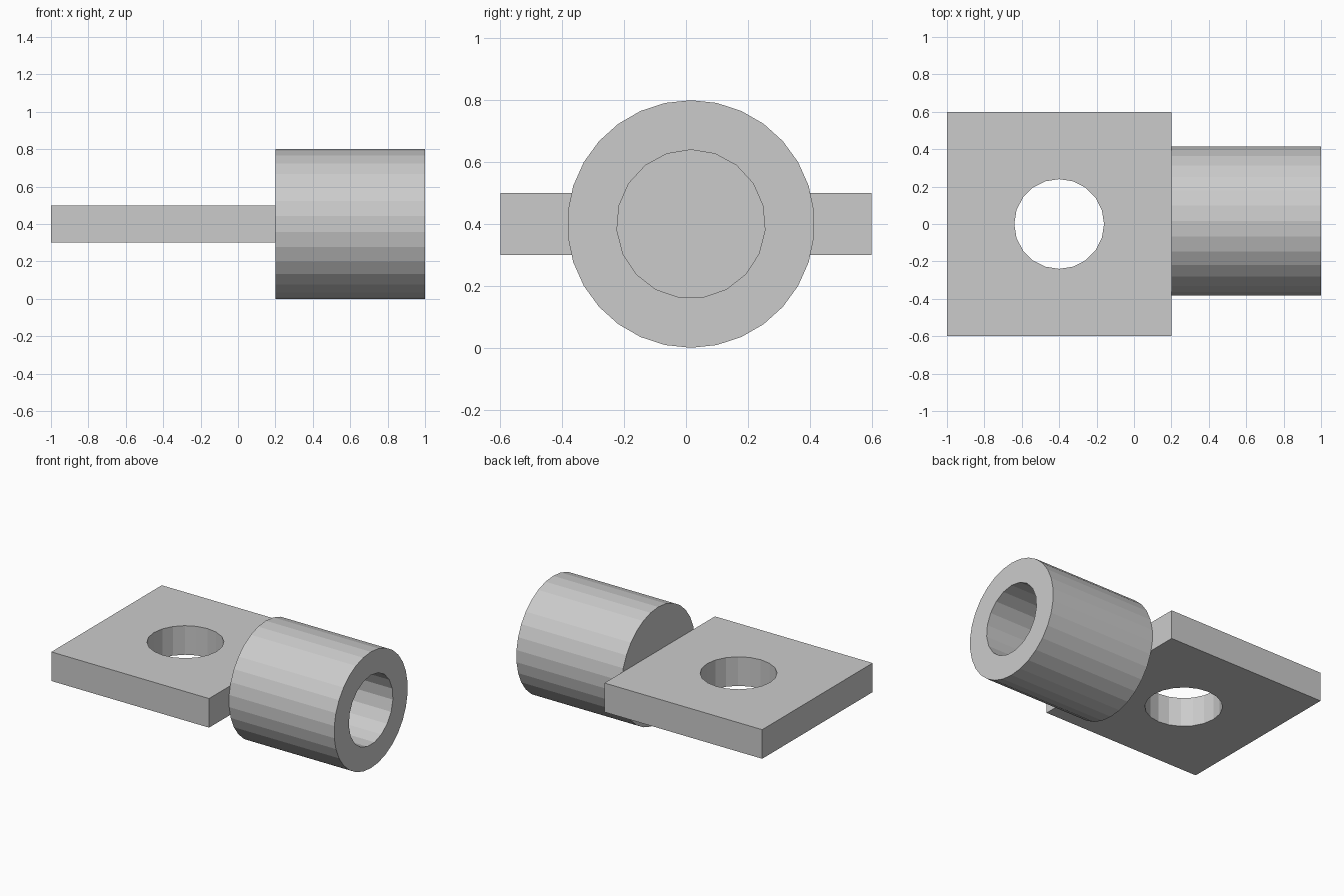
import bpy
import bmesh
from math import radians
from mathutils import Matrix

old = bpy.data.objects.get("Cube")
if old:
    bpy.data.objects.remove(old, do_unlink=True)

gray = bpy.data.materials.new("light_gray")
gray.use_nodes = True
color = (0.6, 0.6, 0.6, 1)
gray.diffuse_color = color
gray.node_tree.nodes["Principled BSDF"].inputs["Base Color"].default_value = color


def finish(name, bm):
    mesh = bpy.data.meshes.new(name)
    bm.to_mesh(mesh)
    bm.free()
    mesh.materials.append(gray)
    obj = bpy.data.objects.new(name, mesh)
    bpy.context.collection.objects.link(obj)
    return obj


def box(name, center, size):
    bm = bmesh.new()
    matrix = Matrix.Translation(center) @ Matrix.Diagonal((*size, 1))
    bmesh.ops.create_cube(bm, size=1, matrix=matrix)
    return finish(name, bm)


def cylinder(name, center, radius, length, sides, along_x=False):
    bm = bmesh.new()
    matrix = Matrix.Translation(center)
    if along_x:
        # Turn the axis to x with a vertex pointing straight up
        matrix = matrix @ Matrix.Rotation(radians(-90), 4, "Y") @ Matrix.Rotation(radians(-90), 4, "Z")
    bmesh.ops.create_cone(bm, cap_ends=True, segments=sides, radius1=radius,
                          radius2=radius, depth=length, matrix=matrix)
    return finish(name, bm)


def cut(target, cutter):
    mod = target.modifiers.new("hole", "BOOLEAN")
    mod.operation = "DIFFERENCE"
    mod.solver = "EXACT"
    mod.object = cutter
    cutter.hide_render = True
    cutter.hide_set(True)


# Mounting plate with a through hole
plate = box("mounting_plate", (-0.4, 0, 0.4), (1.2, 1.2, 0.2))
cut(plate, cylinder("plate_hole_cutter", (-0.4, 0, 0.4), 0.24, 0.6, 20))

# Socket with a blind bore open at its outer end
axis_y = 0.016
socket = cylinder("socket", (0.6, axis_y, 0.4), 0.4, 0.8, 30, True)
cut(socket, cylinder("socket_bore_cutter", (0.8, axis_y, 0.4), 0.24, 0.8, 19, True))
